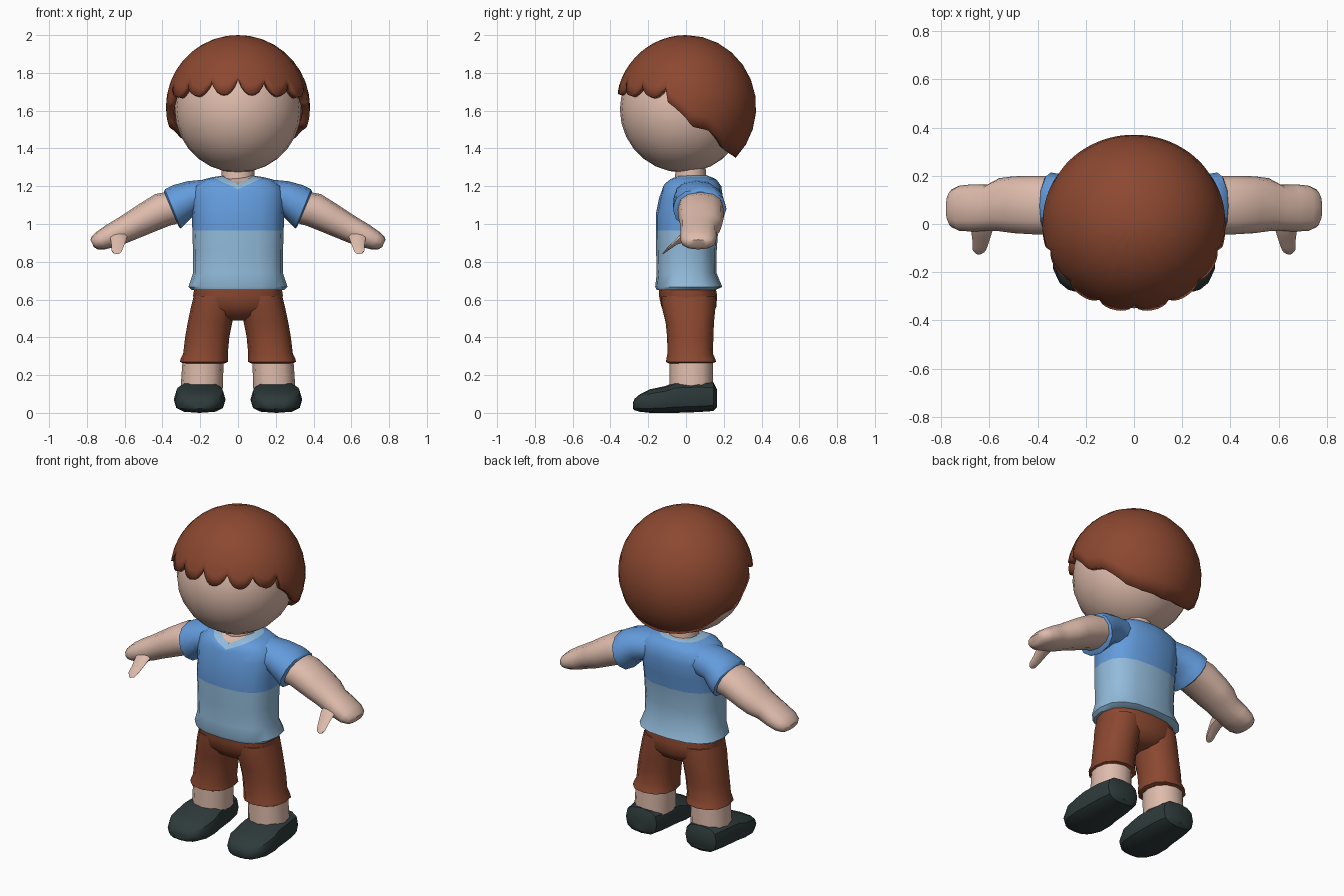
import bpy, bmesh, math
from mathutils import Vector


def material(name, rgb):
    m = bpy.data.materials.new(name)
    m.diffuse_color = (*rgb, 1)
    return m


SKIN = material("skin", (0.73, 0.50, 0.41))
BROWN = material("red_brown", (0.26, 0.065, 0.03))
BLUE = material("mid_blue", (0.125, 0.33, 0.72))
PALE = material("pale_blue", (0.29, 0.50, 0.71))
DARK = material("dark_shoe", (0.027, 0.042, 0.042))


def finish(name, bm, mats, mirror=False, angle=40):
    bmesh.ops.recalc_face_normals(bm, faces=bm.faces)
    me = bpy.data.meshes.new(name)
    bm.to_mesh(me)
    bm.free()
    for m in mats:
        me.materials.append(m)
    for p in me.polygons:
        p.use_smooth = True
    me.set_sharp_from_angle(angle=math.radians(angle))
    ob = bpy.data.objects.new(name, me)
    bpy.context.collection.objects.link(ob)
    if mirror:
        ob.modifiers.new("mirror", "MIRROR").use_mirror_merge = False
    return ob


def loft(name, rings, mats, seg=12, power=2.0, mirror=False, band=None, dips=None, angle=40):
    """Skin a row of rings, each given as (centre, u half-axis, v half-axis)."""
    bm = bmesh.new()
    loops = []
    for k, (c, u, v) in enumerate(rings):
        loop = []
        for i in range(seg):
            a = 2 * math.pi * i / seg
            cs, sn = math.cos(a), math.sin(a)
            cu = math.copysign(abs(cs) ** (2 / power), cs)
            cv = math.copysign(abs(sn) ** (2 / power), sn)
            p = Vector(c) + Vector(u) * cu + Vector(v) * cv
            if dips and sn < -0.01:
                p.z -= dips[k] * (1 - abs(cu))
            loop.append(bm.verts.new(p))
        loops.append(loop)
    for k, (a, b) in enumerate(zip(loops, loops[1:])):
        for i in range(seg):
            j = (i + 1) % seg
            f = bm.faces.new((a[i], a[j], b[j], b[i]))
            f.material_index = band[k] if band else 0
    bm.faces.new(loops[0])
    cap = bm.faces.new(loops[-1])
    cap.material_index = band[-1] if band else 0
    return finish(name, bm, mats, mirror, angle)


def flat(z, x, hw, y0, y1):
    """Horizontal ring from its height, x centre, half width and y range."""
    return ((x, (y0 + y1) / 2, z), (hw, 0, 0), (0, (y1 - y0) / 2, 0))


def sphere(name, centre, r, mat):
    bm = bmesh.new()
    bmesh.ops.create_uvsphere(bm, u_segments=24, v_segments=14, radius=r)
    bmesh.ops.translate(bm, verts=bm.verts, vec=centre)
    return finish(name, bm, [mat])


# Head and neck
sphere("head", (0, -0.015, 1.607), 0.335, SKIN)
loft("neck", [flat(1.16, 0, 0.095, -0.07, 0.12), flat(1.23, 0, 0.088, -0.06, 0.11),
              flat(1.34, 0, 0.085, -0.05, 0.10)], [SKIN])

# Hair cap: scalloped fringe, lower at the sides and back
EDGE = [(72, 1.66), (82, 1.61), (90, 1.56), (95, 1.515), (110, 1.495),
        (122, 1.44), (133, 1.39), (150, 1.365), (180, 1.35)]


def hair_edge(deg):
    if deg <= 72:
        lobe = abs((deg % 24) / 12 - 1)
        return 1.69 - 0.02 * deg / 72 + 0.085 * lobe ** 2.2 * (1 - 0.3 * deg / 72)
    for (a, za), (b, zb) in zip(EDGE, EDGE[1:]):
        if deg <= b:
            return za + (zb - za) * (deg - a) / (b - a)


bm = bmesh.new()
R, ZC, ROWS, COLS = 0.381, 1.619, 10, 120
top = bm.verts.new((0, 0, ZC + R))
columns = []
for i in range(COLS):
    deg = 360 * i / COLS
    end = math.acos((hair_edge(min(deg, 360 - deg)) - ZC) / R)
    az = math.radians(deg)
    columns.append([bm.verts.new((R * math.sin(end * k / ROWS) * math.sin(az),
                                  -0.975 * R * math.sin(end * k / ROWS) * math.cos(az),
                                  ZC + R * math.cos(end * k / ROWS)))
                    for k in range(1, ROWS + 1)])
for i in range(COLS):
    a, b = columns[i], columns[(i + 1) % COLS]
    bm.faces.new((top, a[0], b[0]))
    for k in range(ROWS - 1):
        bm.faces.new((a[k], a[k + 1], b[k + 1], b[k]))
hair = finish("hair", bm, [BROWN], angle=50)
solid = hair.modifiers.new("thickness", "SOLIDIFY")
solid.thickness = 0.04
solid.offset = -1

# Shirt body: pale lower half, blue chest, pale V collar
body = [(0.65, 0.245, -0.155, 0.155), (0.667, 0.262, -0.163, 0.192),
        (0.74, 0.238, -0.155, 0.162), (0.85, 0.238, -0.158, 0.162),
        (0.965, 0.242, -0.16, 0.17), (1.05, 0.243, -0.16, 0.187),
        (1.14, 0.25, -0.142, 0.195), (1.2, 0.235, -0.13, 0.187),
        (1.237, 0.18, -0.125, 0.16), (1.248, 0.135, -0.118, 0.135),
        (1.256, 0.085, -0.09, 0.115)]
loft("shirt", [flat(z, 0, w, a, b) for z, w, a, b in body], [PALE, BLUE, SKIN],
     seg=16, power=2.6, band=[0, 0, 0, 0, 1, 1, 1, 1, 1, 0, 2],
     dips=[0, 0, 0, 0, 0, 0, 0, 0.03, 0.055, 0.065, 0.045])

# Sleeves
loft("sleeves", [((0.13, 0.05, 1.15), (0, 0.11, 0), (0.0, 0, 0.09)),
                 ((0.25, 0.06, 1.138), (0, 0.125, 0), (0.02, 0, 0.088)),
                 ((0.31, 0.07, 1.105), (0, 0.138, 0), (0.035, 0, 0.1)),
                 ((0.345, 0.072, 1.08), (0, 0.142, 0), (0.042, 0, 0.103)),
                 ((0.352, 0.075, 1.077), (0, 0.125, 0), (0.04, 0, 0.094))],
     [BLUE], power=2.2, mirror=True)

# Arms and hands
arm = [(0.31, 0.078, 1.095, 0.120, 0.088), (0.40, 0.078, 1.075, 0.122, 0.092),
       (0.50, 0.08, 1.024, 0.118, 0.082), (0.56, 0.08, 0.992, 0.110, 0.075),
       (0.61, 0.067, 0.966, 0.096, 0.070), (0.67, 0.067, 0.938, 0.098, 0.063),
       (0.725, 0.065, 0.913, 0.094, 0.052), (0.758, 0.065, 0.90, 0.078, 0.038),
       (0.772, 0.065, 0.897, 0.05, 0.022)]
loft("arms", [((x, y, z), (0, ry, 0), (0.42 * rz, 0, 0.907 * rz)) for x, y, z, ry, rz in arm],
     [SKIN], power=2.3, mirror=True)

# Thumbs
loft("thumbs", [((0.635, 0.03, 0.955), (0.05, 0, 0), (0, 0.02, 0.045)),
                ((0.632, -0.03, 0.928), (0.044, 0, 0), (0, 0.02, 0.038)),
                ((0.636, -0.075, 0.888), (0.034, 0, 0), (0, 0.018, 0.028)),
                ((0.642, -0.108, 0.86), (0.028, 0, 0), (0, 0.014, 0.02)),
                ((0.645, -0.12, 0.85), (0.015, 0, 0), (0, 0.007, 0.01))],
     [SKIN], seg=8, mirror=True)

# Shorts: hips, then legs with flared cuffs
loft("shorts_hips", [flat(0.49, 0, 0.07, -0.05, 0.09), flat(0.515, 0, 0.15, -0.095, 0.135),
                     flat(0.56, 0, 0.225, -0.13, 0.16), flat(0.62, 0, 0.238, -0.143, 0.165),
                     flat(0.70, 0, 0.225, -0.14, 0.15)], [BROWN], seg=16, power=2.5, angle=60)
loft("shorts_legs", [flat(0.262, 0.18, 0.11, -0.09, 0.135), flat(0.27, 0.18, 0.127, -0.106, 0.16),
                     flat(0.285, 0.179, 0.125, -0.104, 0.155), flat(0.315, 0.172, 0.118, -0.098, 0.142),
                     flat(0.40, 0.163, 0.117, -0.1, 0.145), flat(0.48, 0.148, 0.118, -0.108, 0.148),
                     flat(0.56, 0.131, 0.118, -0.128, 0.156), flat(0.62, 0.122, 0.112, -0.13, 0.155)],
     [BROWN], power=2.3, mirror=True, angle=60)

# Shins
loft("shins", [flat(0.13, 0.192, 0.112, -0.088, 0.142), flat(0.30, 0.184, 0.108, -0.088, 0.142)],
     [SKIN], power=2.2, mirror=True)

# Shoes, skinned from heel to toe
shoe = [(0.163, 0.07, 0.03, 0.125), (0.145, 0.105, 0.01, 0.163), (0.06, 0.122, 0.004, 0.168),
        (-0.055, 0.13, 0.0, 0.163), (-0.11, 0.137, 0.0, 0.142), (-0.19, 0.132, 0.0, 0.125),
        (-0.245, 0.105, 0.006, 0.098), (-0.272, 0.072, 0.014, 0.075), (-0.28, 0.045, 0.022, 0.055)]
loft("shoes", [((0.203, y, (a + b) / 2), (w, 0, 0), (0, 0, (b - a) / 2)) for y, w, a, b in shoe],
     [DARK], power=2.9, mirror=True)
